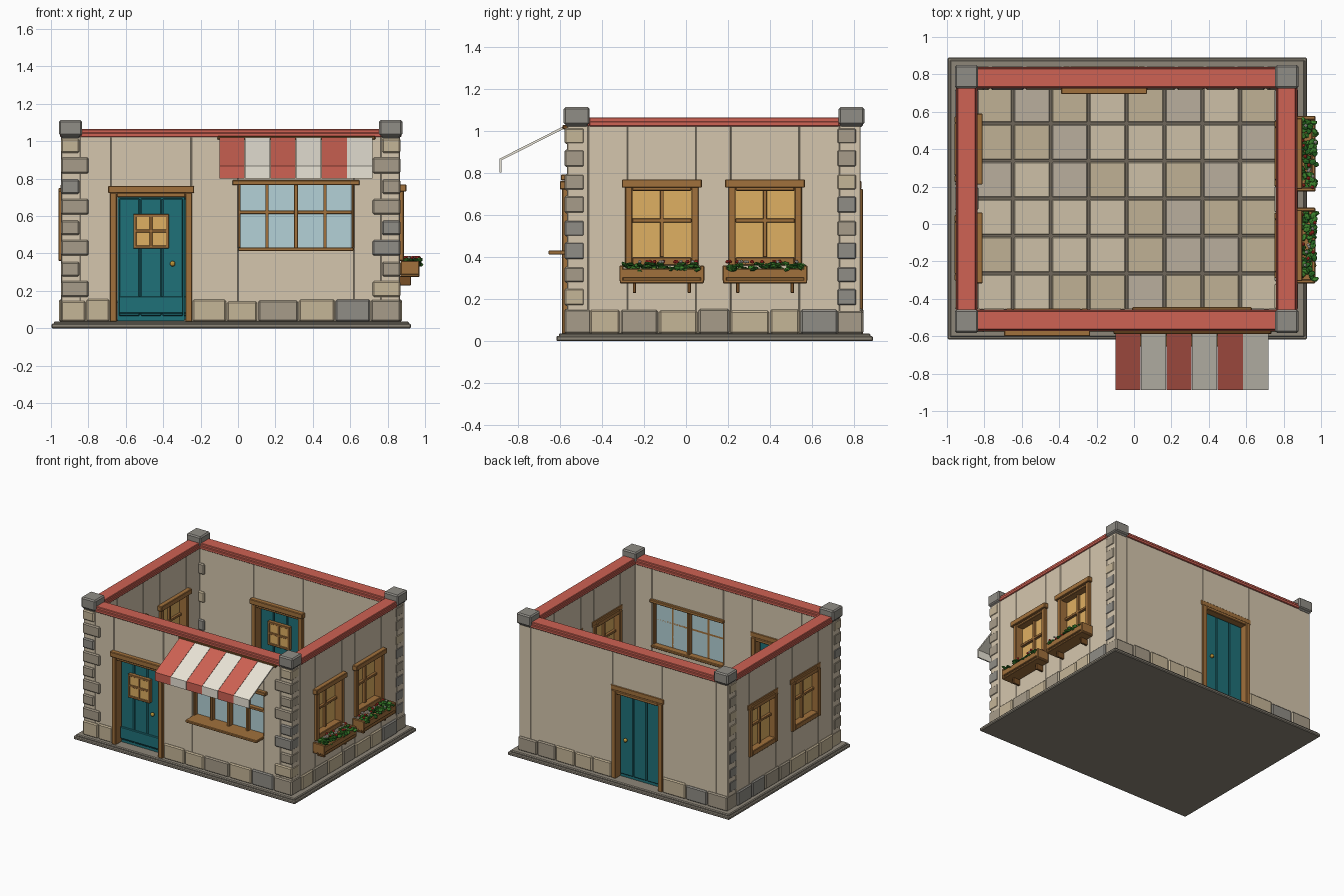
import bpy, bmesh, random
from math import radians, pi
from mathutils import Matrix, Vector

if "Cube" in bpy.data.objects:
    bpy.data.objects.remove(bpy.data.objects["Cube"])

random.seed(4)
mats = {}
PAL = dict(wall=(212, 197, 172), stone=(166, 155, 136), tan=(196, 180, 150), grey=(143, 140, 133),
           red=(205, 98, 84), cream=(232, 227, 213), wood=(160, 112, 62), darkwood=(120, 80, 42),
           teal=(36, 112, 120), amber=(222, 174, 98), glass=(178, 208, 214), brass=(190, 150, 60),
           slab=(140, 133, 120), grout=(110, 102, 90), tile1=(204, 191, 166), tile2=(190, 176, 148),
           tile3=(184, 173, 156), leaf=(62, 130, 48), leaf2=(42, 100, 38), bloom=(215, 60, 50))


def mat(c):
    if c not in mats:
        m = bpy.data.materials.new(c)
        m.diffuse_color = [(v / 255) ** 2.2 for v in PAL[c]] + [1]
        m.use_nodes = True
        m.node_tree.nodes["Principled BSDF"].inputs["Base Color"].default_value = m.diffuse_color
        mats[c] = m
    return mats[c]


def finish(name, bm, colour):
    bmesh.ops.recalc_face_normals(bm, faces=bm.faces)
    me = bpy.data.meshes.new(name)
    bm.to_mesh(me)
    bm.free()
    me.materials.append(mat(colour))
    ob = bpy.data.objects.new(name, me)
    bpy.context.collection.objects.link(ob)
    return ob


def boxes(name, items, colour, M=Matrix(), bevel=0.004):
    """One object of bevelled boxes, each given as (x0, x1, y0, y1, z0, z1)."""
    bm = bmesh.new()
    for x0, x1, y0, y1, z0, z1 in items:
        T = Matrix.Translation(((x0 + x1) / 2, (y0 + y1) / 2, (z0 + z1) / 2))
        bmesh.ops.create_cube(bm, size=1, matrix=T @ Matrix.Diagonal((x1 - x0, y1 - y0, z1 - z0, 1)))
    if bevel:
        bmesh.ops.bevel(bm, geom=bm.edges[:], offset=bevel, segments=1, affect='EDGES')
    bm.transform(M)
    return finish(name, bm, colour)


def prism(name, pts, x0, x1, colour):
    """Extrude a y-z outline along x."""
    bm = bmesh.new()
    f = bm.faces.new([bm.verts.new((x0, y, z)) for y, z in pts])
    r = bmesh.ops.extrude_face_region(bm, geom=[f])
    bmesh.ops.translate(bm, vec=(x1 - x0, 0, 0), verts=[v for v in r['geom'] if isinstance(v, bmesh.types.BMVert)])
    return finish(name, bm, colour)


# Wall frames: local x runs along the wall, local -y is its decorated face
TURN = Matrix.Rotation(radians(90), 4, 'Z')
FRONT = Matrix.Translation((0, -0.565, 0))
BACK = Matrix.Translation((0, 0.73, 0))
RIGHT = Matrix.Translation((0.865, 0, 0)) @ TURN
LEFT = Matrix.Translation((-0.845, 0, 0)) @ TURN
T, TOP, Z0 = 0.1, 1.025, 0.035


def wall(name, M, u0, u1, openings):
    items, u = [], u0
    for a, b, lo, hi in openings:
        items += [(u, a, 0, T, Z0, TOP), (a, b, 0, T, hi, TOP)]
        if lo > Z0:
            items.append((a, b, 0, T, Z0, lo))
        u = b
    items.append((u, u1, 0, T, Z0, TOP))
    boxes(name, items, 'wall', M, 0.003)


def stones(name, M, u0, u1):
    n = max(1, round((u1 - u0) / 0.175))
    cuts = [u0] + [u0 + (u1 - u0) * (i + random.uniform(-.13, .13)) / n for i in range(1, n)] + [u1]
    for i in range(n):
        boxes(f"{name}_{i}", [(cuts[i] + .003, cuts[i + 1] - .003, -.013, T + .013, Z0,
              0.15 + random.uniform(-.006, .006))], random.choice(['stone', 'tan', 'grey']), M, 0.008)


def door(name, M, c):
    boxes(name + "_frame", [(c - .22, c - .183, -.025, T + .012, Z0, .725), (c + .183, c + .22, -.025, T + .012, Z0, .725),
          (c - .183, c + .183, -.02, T + .012, .70, .725), (c - .23, c + .23, -.035, T + .004, .722, .762)], 'wood', M)
    boxes(name + "_planks", [(c - .172 + i * .116, c - .060 + i * .116, .025, .07, .065, .695) for i in range(3)],
          'teal', M, .006)
    boxes(name + "_rails", [(c - .172, c + .172, .012, .03, .08, .17)], 'teal', M)
    boxes(name + "_backing", [(c - .18, c + .18, .04, .055, .04, .70)], 'teal', M, 0)
    boxes(name + "_pane", [(c - .085, c + .085, .005, .03, .435, .6)], 'amber', M, 0)
    boxes(name + "_pane_bars", [(c - .095, c + .095, -.002, .03, z - .008, z + .008) for z in (.435, .52, .602)]
          + [(c + k - .008, c + k + .008, -.002, .03, .43, .607) for k in (-.087, 0, .087)], 'wood', M, .002)
    bm = bmesh.new()
    for y in (.005, .085):
        bmesh.ops.create_uvsphere(bm, u_segments=10, v_segments=6, radius=.015, matrix=Matrix.Translation((c + .115, y, .345)))
    bm.transform(M)
    finish(name + "_knob", bm, 'brass')


def side_window(name, M, c):
    boxes(name + "_frame", [(c - .175, c - .14, -.022, T + .015, .36, .735), (c + .14, c + .175, -.022, T + .015, .36, .735),
          (c - .14, c + .14, -.015, T + .015, .715, .75), (c - .14, c + .14, -.015, T + .015, .36, .40),
          (c - .19, c + .19, -.035, T + .004, .73, .77)], 'wood', M)
    boxes(name + "_bars", [(c - .009, c + .009, .02, .08, .40, .72), (c - .14, c + .14, .02, .08, .565, .583)],
          'wood', M, .002)
    boxes(name + "_pane", [(c - .14, c + .14, .04, .06, .39, .72)], 'amber', M, 0)


def planter(name, M, c):
    boxes(name + "_box", [(c - .19, c + .19, -.095, -.012, .285, .335), (c - .202, c + .202, -.105, -.085, .30, .345),
          (c - .202, c - .182, -.105, -.005, .285, .36), (c + .182, c + .202, -.105, -.005, .285, .36),
          (c - .20, c + .20, -.105, -.003, .275, .292)], 'wood', M)
    boxes(name + "_brackets", [(c + s * .13 - .008, c + s * .13 + .008, -.06, 0, .23, .28) for s in (-1, 1)],
          'darkwood', M, .002)
    for part, col, n, size in (("leaves", 'leaf', 42, .022), ("dark_leaves", 'leaf2', 24, .022),
                               ("red_flowers", 'bloom', 8, .011), ("white_flowers", 'cream', 6, .010)):
        bm = bmesh.new()
        for i in range(n):
            flower = size < .02
            p = Vector((c + random.uniform(-.18, .18), random.uniform(-.108, -.025),
                        .378 if flower else random.uniform(.335, .37)))
            R = Matrix.Rotation(random.uniform(0, pi), 4, 'Z') @ Matrix.Rotation(random.uniform(-.8, .8), 4, 'X')
            S = Matrix.Diagonal((1, 1, .8, 1) if flower else (1, .75, .4, 1))
            bmesh.ops.create_icosphere(bm, subdivisions=1, radius=size, matrix=Matrix.Translation(p) @ R @ S)
        bm.transform(M)
        finish(f"{name}_{part}", bm, col)


# Ground slab and floor tiles
boxes("slab", [(-.997, .925, -.617, .89, 0, .025), (-.985, .913, -.605, .878, .02, .037)], 'slab', bevel=.006)
boxes("floor_bed", [(-.845, .765, -.465, .73, .03, .041)], 'grout', bevel=0)
tiles = {'tile1': [], 'tile2': [], 'tile3': []}
for i in range(8):
    for j in range(6):
        x, y = -.85 + i * .2025, -.465 + j * .2005
        tiles[random.choice(list(tiles))].append((x + .007, x + .196, y + .007, y + .194, .036, .05))
for k, v in tiles.items():
    boxes("floor_" + k, v, k, bevel=.004)

# Walls
FD, BD = -.465, -.16
SIDE_R, SIDE_L = (-.115, .376), (-.128, .40)
wall("front_wall", FRONT, -.845, .765, [(FD - .215, FD + .215, Z0, .735), (0, .62, .415, .775)])
wall("back_wall", BACK, -.845, .765, [(BD - .215, BD + .215, Z0, .735)])
for nm, M, cs in (("right", RIGHT, SIDE_R), ("left", LEFT, SIDE_L)):
    wall(nm + "_wall", M, -.465, .73, [(c - .163, c + .163, .375, .745) for c in cs])
    stones(nm + "_stones", M, -.46, .725)
    for i, c in enumerate(cs):
        side_window(f"{nm}_window_{i}", M, c)
for nm, M, d in (("front", FRONT, FD), ("back", BACK, BD)):
    stones(nm + "_stones_a", M, -.948, d - .22)
    stones(nm + "_stones_b", M, d + .22, .873)
    door(nm + "_door", M, d)
for i, c in enumerate(SIDE_R):
    planter(f"planter_{i}", RIGHT, c)

# Corner posts with alternating quoins and stone caps
for nm, M, y in (("front", FRONT, -.52), ("back", BACK, .787)):
    for sn, s in (("left", -1), ("right", 1)):
        xo = -.943 if s < 0 else .865
        x0, x1 = sorted((xo, xo - s * .1))
        boxes(f"{nm}_{sn}_post", [(x0, x1, 0, T, Z0, TOP)], 'wall', M, .003)
        for i in range(8):
            z, w = .16 + i * .11, (.145 if i % 2 == 0 else .095)
            a, b = sorted((xo + s * .004, xo - s * w))
            boxes(f"{nm}_{sn}_quoin_{i}", [(a, b, -.013, .082, z + .008, z + (.092 if i % 2 == 0 else .085))],
                  random.choice(['stone', 'tan', 'stone', 'grey']), M, .008)
        xc = xo - s * .048
        boxes(f"{nm}_{sn}_cap", [(xc - .062, xc + .062, y - .062, y + .062, 1.03, 1.113),
              (xc - .054, xc + .054, y - .054, y + .054, 1.018, 1.04)], 'grey', bevel=.009)

# Red coping
boxes("coping", [(-.84, .765, -.573, -.458, 1.022, 1.046), (-.84, .765, -.566, -.465, 1.04, 1.065),
                 (-.84, .765, .724, .84, 1.022, 1.046), (-.84, .765, .731, .832, 1.04, 1.065),
                 (-.952, -.838, -.46, .73, 1.022, 1.046), (-.945, -.845, -.46, .73, 1.04, 1.065),
                 (.759, .873, -.46, .73, 1.022, 1.046), (.766, .866, -.46, .73, 1.04, 1.065)], 'red')

# Shop window
boxes("shop_window_frame", [(-.03, .65, -.03, .05, .765, .792), (-.01, .63, .05, .12, .765, .79),
      (0, .62, -.09, .115, .412, .432), (0, .014, .01, .09, .43, .77), (.606, .62, .01, .09, .43, .77)], 'wood', FRONT)
boxes("shop_window_bars", [(.31 + k * .155 - .009, .31 + k * .155 + .009, .01, .065, .43, .77) for k in (-1, 1)]
      + [(.30, .32, .0, .1, .43, .77), (.01, .61, .012, .065, .612, .63)], 'wood', FRONT, .002)
boxes("shop_window_glass", [(.005, .615, .045, .065, .425, .77)], 'glass', FRONT, 0)

# Striped awning with hanging valance
boxes("awning_rail", [(-.11, .735, -.587, -.56, 1.008, 1.028)], 'darkwood')
outline = [(-.575, 1.026), (-.887, .868), (-.887, .802), (-.877, .802), (-.877, .861), (-.575, 1.013)]
for i in range(6):
    x = -.10 + i * .1365
    prism(f"awning_stripe_{i}", outline, x + .001, x + .1355, 'cream' if i % 2 else 'red')
